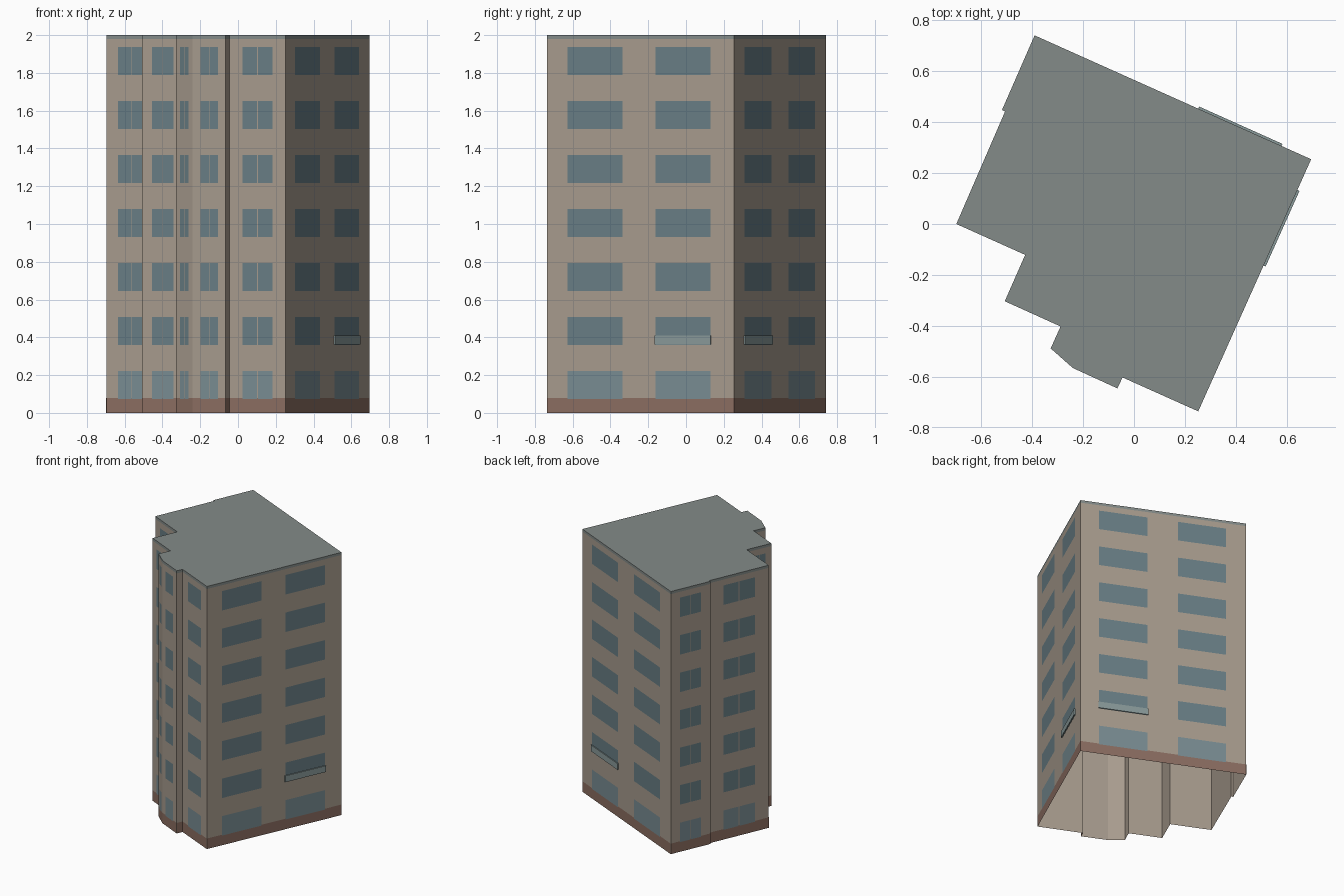
import bpy, bmesh
from mathutils import Vector

if "Cube" in bpy.data.objects:
    bpy.data.objects.remove(bpy.data.objects["Cube"])

H = 2.0
FLOORS = 7
PITCH = H / FLOORS

# Footprint, counter-clockwise from the back left corner
FOOT = [(-0.39, 0.74), (-0.518, 0.447), (-0.506, 0.441), (-0.697, 0.0),
        (-0.427, -0.121), (-0.507, -0.303), (-0.288, -0.402), (-0.327, -0.488),
        (-0.24, -0.565), (-0.065, -0.645), (-0.045, -0.602), (0.252, -0.735),
        (0.695, 0.254)]
N = len(FOOT)
RIGHT, BACK = 11, 12


def material(name, rgb):
    m = bpy.data.materials.new(name)
    m.diffuse_color = (*rgb, 1)
    m.use_nodes = True
    m.node_tree.nodes["Principled BSDF"].inputs["Base Color"].default_value = m.diffuse_color
    return m


WALL = material("plaster", (0.39, 0.33, 0.27))
GLASS = material("glass", (0.14, 0.21, 0.235))
SHOP = material("ground_glass", (0.19, 0.265, 0.29))
BRICK = material("brick", (0.26, 0.155, 0.12))
ROOF = material("roofing", (0.23, 0.26, 0.25))
RAIL = material("rail", (0.25, 0.32, 0.32))


def finish(bm, name, mat):
    me = bpy.data.meshes.new(name)
    bm.to_mesh(me)
    bm.free()
    me.materials.append(mat)
    ob = bpy.data.objects.new(name, me)
    bpy.context.collection.objects.link(ob)
    return ob


def point(i, f, z, off):
    """Point on wall i at fraction f, height z, moved outward by off."""
    a, b = Vector(FOOT[i]), Vector(FOOT[(i + 1) % N])
    d = (b - a).normalized()
    p = a.lerp(b, f) + off * Vector((d.y, -d.x))
    return (p.x, p.y, z)


def panel(bm, i, f0, f1, z0, z1, off):
    bm.faces.new([bm.verts.new(point(i, f, z, off))
                  for f, z in ((f0, z0), (f1, z0), (f1, z1), (f0, z1))])


def shell(name, z0, z1, mat, cap):
    bm = bmesh.new()
    lo = [bm.verts.new((x, y, z0)) for x, y in FOOT]
    hi = [bm.verts.new((x, y, z1)) for x, y in FOOT]
    for i in range(N):
        j = (i + 1) % N
        bm.faces.new((lo[i], lo[j], hi[j], hi[i]))
    if cap:
        bm.faces.new(hi)
    finish(bm, name, mat)


# Open-bottomed walls and flat roof with its edge strip
shell("walls", 0, H - 0.02, WALL, False)
shell("roof", H - 0.02, H, ROOF, True)

# Brick plinth band
bm = bmesh.new()
for i in range(N):
    panel(bm, i, 0, 1, 0, 0.08, 0.001)
finish(bm, "plinth", BRICK)

# Windows: wide ones on the right and back, split pairs on the small walls
PAIR = [(0.235, 0.492), (0.508, 0.765)]
SPANS = {RIGHT: [(0.111, 0.404), (0.582, 0.875)],
         BACK: [(0.11, 0.405), (0.588, 0.878)]}
for i in (0, 2, 3, 4, 5, 7, 8, 10):
    SPANS[i] = PAIR


def windows(name, floors, mat):
    bm = bmesh.new()
    for k in floors:
        z = 0.074 + k * PITCH
        for i, spans in SPANS.items():
            for f0, f1 in spans:
                panel(bm, i, f0, f1, z, z + 0.148, 0.002)
    finish(bm, name, mat)


windows("ground_windows", [0], SHOP)
windows("upper_windows", range(1, FLOORS), GLASS)

# Shallow window rails on the second floor
for name, i, f0, f1 in (("right_rail", RIGHT, 0.578, 0.878),
                        ("back_rail", BACK, 0.107, 0.408)):
    bm = bmesh.new()
    z0, z1 = 0.362, 0.41
    ring = [[bm.verts.new(point(i, f, z, off))
             for f, z in ((f0, z0), (f1, z0), (f1, z1), (f0, z1))]
            for off in (0.0, 0.009)]
    bm.faces.new(ring[1])
    for a in range(4):
        b = (a + 1) % 4
        bm.faces.new((ring[0][a], ring[0][b], ring[1][b], ring[1][a]))
    finish(bm, name, RAIL)
